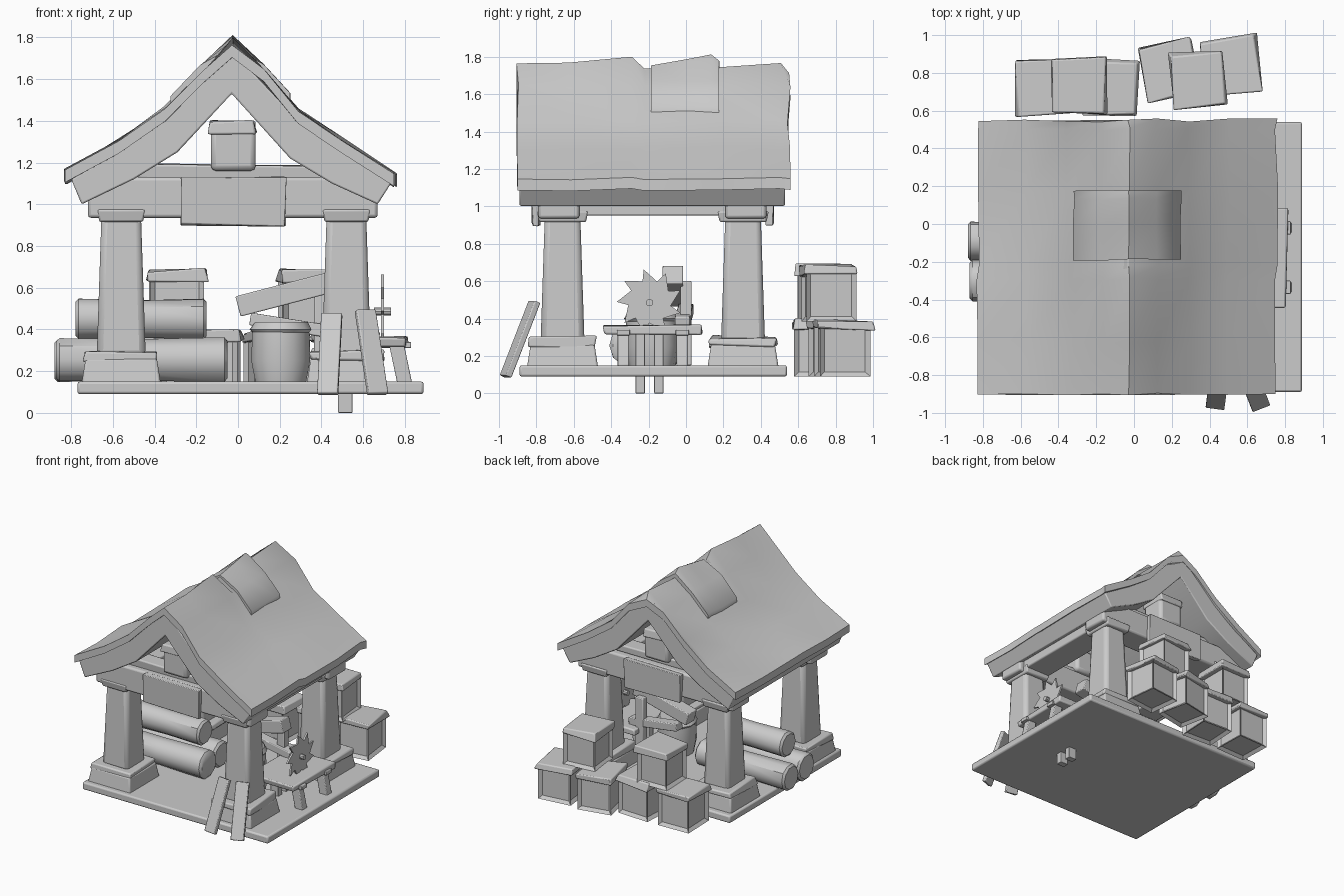
import bpy, bmesh, math, random
from mathutils import Vector, Matrix, Euler

random.seed(4)
old = bpy.data.objects.get("Cube")
if old:
    bpy.data.objects.remove(old)

grey = bpy.data.materials.new("plain_grey")
grey.use_nodes = True
grey.diffuse_color = (0.6, 0.6, 0.6, 1)
grey.node_tree.nodes["Principled BSDF"].inputs["Base Color"].default_value = (0.6, 0.6, 0.6, 1)


def finish(name, bm, bevel=0, angle=35):
    """Turn a bmesh into a shaded object."""
    bmesh.ops.recalc_face_normals(bm, faces=bm.faces)
    mesh = bpy.data.meshes.new(name)
    bm.to_mesh(mesh)
    bm.free()
    mesh.materials.append(grey)
    obj = bpy.data.objects.new(name, mesh)
    bpy.context.collection.objects.link(obj)
    if bevel:
        mod = obj.modifiers.new("bevel", "BEVEL")
        mod.width = bevel
        mod.segments = 2
    bpy.ops.object.select_all(action="DESELECT")
    obj.select_set(True)
    bpy.context.view_layer.objects.active = obj
    bpy.ops.object.shade_smooth_by_angle(angle=math.radians(angle))
    return obj


def box(name, centre, size, rot=(0, 0, 0), taper=1, jitter=0, bevel=0.01):
    """Box with an optional narrower top and hand-cut corners."""
    bm = bmesh.new()
    bmesh.ops.create_cube(bm, size=1)
    for v in bm.verts:
        k = taper if v.co.z > 0 else 1
        v.co = Vector((v.co.x * size[0] * k, v.co.y * size[1] * k, v.co.z * size[2]))
        v.co += Vector([random.uniform(-jitter, jitter) for _ in range(3)])
    bm.transform(Matrix.Translation(centre) @ Euler(rot).to_matrix().to_4x4())
    return finish(name, bm, bevel)


def span(name, lo, hi, **kw):
    """Box given by two opposite corners."""
    lo, hi = Vector(lo), Vector(hi)
    return box(name, (lo + hi) / 2, hi - lo, **kw)


def beam(name, a, b, width, thick, bevel=0.006):
    """Straight plank between two points."""
    a, b = Vector(a), Vector(b)
    rot = (b - a).to_track_quat("Z", "Y").to_euler()
    return box(name, (a + b) / 2, (width, thick, (b - a).length), rot, bevel=bevel)


def loft(name, rings, bevel=0, angle=35):
    """Closed rings of equal length joined into a capped solid."""
    bm = bmesh.new()
    rows = [[bm.verts.new(p) for p in ring] for ring in rings]
    n = len(rows[0])
    for r, s in zip(rows, rows[1:]):
        for i in range(n):
            j = (i + 1) % n
            bm.faces.new((r[i], r[j], s[j], s[i]))
    bm.faces.new(rows[0])
    bm.faces.new(rows[-1])
    return finish(name, bm, bevel, angle)


def turned(name, profile, sides, matrix, angle=35, wobble=0):
    """Round solid from (radius, height) pairs."""
    rings = []
    for r, h in profile:
        ring = []
        for i in range(sides):
            t = math.tau * (i + 0.5) / sides
            k = r * (1 + random.uniform(-wobble, wobble))
            ring.append(matrix @ Vector((k * math.cos(t), k * math.sin(t), h)))
        rings.append(ring)
    return loft(name, rings, 0, angle)


# Floor
span("floor_slab", (-0.77, -0.89, 0.09), (0.89, 0.54, 0.15), bevel=0.012)

# Pillars with stone feet
for side, x in (("right", -0.56), ("left", 0.52)):
    for end, y in (("front", -0.66), ("back", 0.305)):
        tag = f"{end}_{side}"
        box(f"pillar_foot_{tag}", (x, y, 0.2), (0.38, 0.38, 0.12), taper=0.9)
        box(f"pillar_foot_cap_{tag}", (x, y, 0.275), (0.35, 0.35, 0.05), taper=0.98, jitter=0.014)
        box(f"pillar_{tag}", (x, y, 0.62), (0.235, 0.235, 0.7), taper=0.8, bevel=0.03)
        box(f"pillar_capital_{tag}", (x, y, 0.945), (0.21, 0.25, 0.06), taper=1.1)
    # Side beam on the pillars
    span(f"side_beam_{side}", (x - 0.11, -0.79, 0.95), (x + 0.11, 0.43, 1.04))

# Cross beams, hanging boards and king posts at both ends
for end, y, out in (("front", -0.68, -1), ("back", 0.32, 1)):
    span(f"cross_beam_{end}", (-0.72, y - 0.11, 0.935), (0.67, y + 0.11, 1.13), bevel=0.015)
    span(f"upper_beam_{end}", (-0.48, y - 0.06, 1.12), (0.46, y + 0.06, 1.19), jitter=0.01)
    span(f"hanging_board_{end}", (-0.27, y + out * 0.125 - 0.02, 0.9),
         (0.23, y + out * 0.125 + 0.02, 1.125), jitter=0.008, bevel=0.005)
    span(f"king_post_{end}", (-0.13, y - 0.1, 1.16), (0.085, y + 0.1, 1.36), bevel=0.025)
    span(f"king_post_cap_{end}", (-0.14, y - 0.11, 1.34), (0.09, y + 0.11, 1.4), taper=0.92, jitter=0.008)

# Thick timber roof under the covering
upper = [(-0.8, 1.12), (-0.57, 1.26), (-0.35, 1.42), (-0.03, 1.74), (0.28, 1.41), (0.5, 1.25), (0.74, 1.11)]
lower = [(0.67, 1.0), (0.45, 1.1), (0.25, 1.22), (-0.03, 1.53), (-0.29, 1.25), (-0.5, 1.12), (-0.75, 1.0)]
loft("roof_timber", [[(x, y, z) for x, z in upper + lower] for y in (-0.89, 0.53)], 0.008)

# Uneven roof covering
cover = [(-0.825, 1.16), (-0.57, 1.31), (-0.35, 1.46), (-0.17, 1.64),
         (-0.03, 0), (0.12, 1.64), (0.29, 1.45), (0.5, 1.31), (0.755, 1.15)]


def cover_ring(y, ridge, points, thick, wave):
    top, under = [], []
    for i, (x, z) in enumerate(points):
        z = z or ridge
        dx, dy, dz = (random.uniform(-wave, wave) for _ in range(3))
        top.append((x + dx, y + dy, z + dz))
        under.append((x + dx, y + dy, z + dz - thick))
    return top + under[::-1]


stations = [(-0.9, 1.755), (-0.62, 1.765), (-0.29, 1.8), (-0.22, 1.73), (0.17, 1.75), (0.5, 1.77), (0.55, 1.71)]
loft("roof_cover", [cover_ring(y, r, cover, 0.06, 0.01) for y, r in stations], angle=50)

# Folded patch over the ridge
patch = [(-0.32, 1.52), (-0.18, 1.665), (-0.03, 0), (0.12, 1.67), (0.25, 1.53)]
stations = [(-0.19, 1.75), (0, 1.785), (0.13, 1.81), (0.18, 1.775)]
loft("ridge_patch", [cover_ring(y, r, patch, 0.05, 0.005) for y, r in stations], angle=50)

# Stacked logs
for i, (x0, x1, y, z, r) in enumerate([(-0.87, -0.05, -0.3, 0.255, 0.11),
                                       (-0.88, -0.08, -0.09, 0.25, 0.105),
                                       (-0.78, -0.15, -0.2, 0.45, 0.1)]):
    m = Matrix.Translation((x0, y, z)) @ Matrix.Rotation(math.pi / 2, 4, "Y")
    length = x1 - x0
    turned(f"log_{i + 1}", [(r * 0.85, 0), (r, 0.015), (r * 0.95, length / 2),
                            (r, length - 0.015), (r * 0.85, length)], 10, m, 40, 0.03)

# Barrel
turned("barrel", [(0.125, 0), (0.145, 0.1), (0.14, 0.24)], 14, Matrix.Translation((0.205, -0.18, 0.15)))
turned("barrel_lid", [(0.14, 0), (0.15, 0.015), (0.13, 0.05)], 14,
       Matrix.Translation((0.205, -0.18, 0.385)), wobble=0.03)

# Saw table with splayed legs and two posts through the floor
span("saw_table_top", (0.4, -0.44, 0.31), (0.81, 0.09, 0.365), jitter=0.008)
for y in (-0.335, -0.02):
    for x, foot in ((0.45, 0.42), (0.76, 0.8)):
        beam("saw_table_leg", (foot, y, 0.14), (x, y, 0.33), 0.06, 0.07)
    span("saw_table_peg", (0.8, y - 0.035, 0.31), (0.83, y + 0.035, 0.34), bevel=0.004)
for y in (-0.245, -0.145):
    span("floor_post", (0.48, y - 0.025, 0), (0.55, y + 0.025, 0.33), bevel=0.004)

# Toothed saw blade and its axle
teeth = 9
rings = []
for x in (0.686, 0.7):
    ring = []
    for i in range(teeth):
        for shift, r in ((0, 0.175), (0.22, 0.115)):
            t = math.tau * (i + shift) / teeth + 1.75
            ring.append((x, -0.195 + r * math.cos(t), 0.49 + r * math.sin(t)))
    rings.append(ring)
loft("saw_blade", rings, angle=20)
turned("saw_axle", [(0.02, -0.04), (0.02, 0.04)], 10,
       Matrix.Translation((0.693, -0.195, 0.485)) @ Matrix.Rotation(math.pi / 2, 4, "Y"))

# Loose planks behind the table
beam("loose_plank_upper", (0.0, -0.07, 0.51), (0.48, -0.07, 0.635), 0.11, 0.1)
beam("loose_plank_lower", (0.06, 0.0, 0.45), (0.5, -0.02, 0.38), 0.08, 0.06)
beam("loose_plank_upright", (0.4, 0.0, 0.15), (0.4, 0.0, 0.6), 0.07, 0.06)

# Planks leaning on the front
beam("leaning_plank_1", (0.43, -0.965, 0.09), (0.45, -0.81, 0.475), 0.1, 0.035)
beam("leaning_plank_2", (0.67, -0.965, 0.09), (0.61, -0.81, 0.49), 0.1, 0.035)


# Crates with recessed panels and crooked lids
def crate(name, x, y, z, size, turn):
    bm = bmesh.new()
    bmesh.ops.create_cube(bm, size=1)
    bmesh.ops.scale(bm, vec=(size, size, 0.28), verts=bm.verts)
    bmesh.ops.inset_individual(bm, faces=bm.faces[:], thickness=0.035, depth=0)
    panels = [f for f in bm.faces if all(len(e.link_faces) == 2 for e in f.edges)
              and f.calc_area() > 0.03]
    for f in panels:
        bmesh.ops.translate(bm, vec=-f.normal * 0.02, verts=f.verts)
    bm.transform(Matrix.Translation((x, y, z + 0.14)) @ Matrix.Rotation(turn, 4, "Z"))
    finish(name, bm, angle=20)
    box(name + "_lid", (x, y, z + 0.275), (size + 0.03, size + 0.03, 0.05),
        (0, 0, turn), taper=0.95, jitter=0.014, bevel=0.008)


crate("crate_low_1", -0.48, 0.72, 0.09, 0.27, 0.03)
crate("crate_low_2", -0.13, 0.72, 0.09, 0.27, -0.05)
crate("crate_low_3", 0.185, 0.815, 0.09, 0.27, 0.2)
crate("crate_low_4", 0.515, 0.835, 0.09, 0.27, 0.12)
crate("crate_high_1", -0.295, 0.73, 0.385, 0.26, 0.02)
crate("crate_high_2", 0.34, 0.765, 0.385, 0.27, 0.1)
